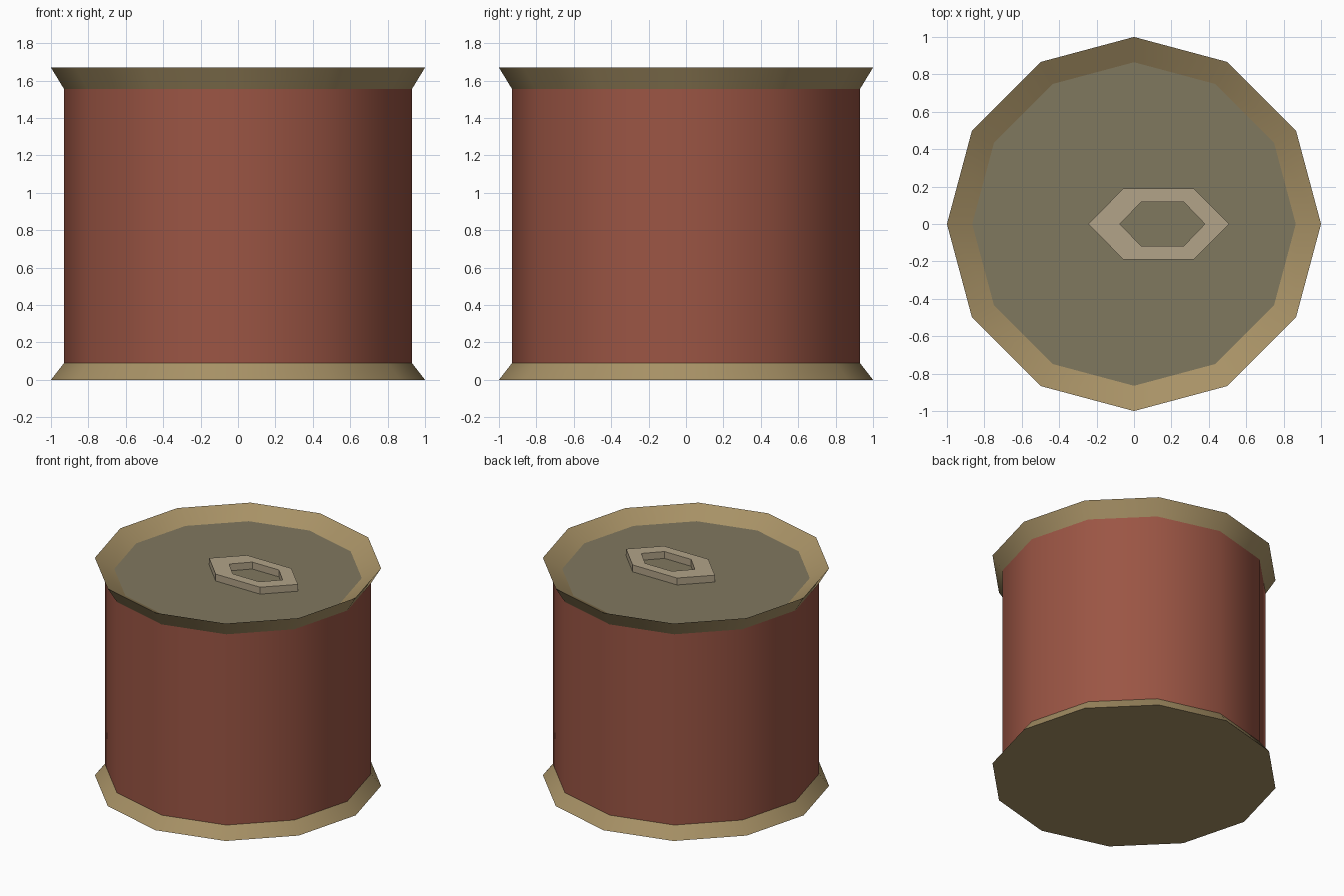
import bpy
import bmesh
from math import cos, sin, pi, radians

if "Cube" in bpy.data.objects:
    bpy.data.objects.remove(bpy.data.objects["Cube"], do_unlink=True)


def material(name, rgb):
    mat = bpy.data.materials.new(name)
    mat.use_nodes = True
    color = (*rgb, 1)
    mat.diffuse_color = color
    mat.node_tree.nodes["Principled BSDF"].inputs["Base Color"].default_value = color
    return mat


def finish(name, bm, mat):
    mesh = bpy.data.meshes.new(name)
    bm.to_mesh(mesh)
    bm.free()
    mesh.materials.append(mat)
    mesh.shade_smooth()
    mesh.set_sharp_from_angle(angle=radians(30.8))
    obj = bpy.data.objects.new(name, mesh)
    bpy.context.collection.objects.link(obj)
    return obj


def loop(bm, sides, rx, ry, z, cx=0):
    angles = [2 * pi * i / sides for i in range(sides)]
    return [bm.verts.new((cx + rx * cos(a), ry * sin(a), z)) for a in angles]


def bridge(bm, lower, upper):
    n = len(lower)
    for i in range(n):
        j = (i + 1) % n
        bm.faces.new((lower[i], lower[j], upper[j], upper[i]))


def lathe(name, profile, mat, cap_bottom=False, sides=12):
    """Turn a (radius, height) profile, listed upwards along the outside."""
    bm = bmesh.new()
    rings = [loop(bm, sides, r, r, z) for r, z in profile]
    for lower, upper in zip(rings, rings[1:]):
        bridge(bm, lower, upper)
    if cap_bottom:
        bm.faces.new(rings[0][::-1])
    return finish(name, bm, mat)


red = material("rust red", (0.328, 0.091, 0.058))
brass = material("dull brass", (0.392, 0.287, 0.133))
olive = material("grey olive", (0.216, 0.188, 0.114))
beige = material("pale beige", (0.445, 0.366, 0.246))

BODY, LIP = 0.93, 0.865
LOW, HIGH, LID, TOP = 0.09, 1.555, 1.59, 1.67

# Can wall and flared rims
lathe("can_body", [(BODY, LOW), (BODY, HIGH)], red)
lathe("bottom_rim", [(1, 0), (BODY, LOW)], brass, cap_bottom=True)
lathe("top_rim", [(BODY, HIGH), (1, TOP), (LIP, LID)], brass)

# Recessed lid
bm = bmesh.new()
bm.faces.new(loop(bm, 12, LIP, LIP, LID))
finish("lid", bm, olive)

# Six-sided pull tab with a hole through it
bm = bmesh.new()
flat = 1 / sin(pi / 3)
tab_top = LID + 0.053
outer = [loop(bm, 6, 0.377, 0.19 * flat, z, 0.132) for z in (LID, tab_top)]
inner = [loop(bm, 6, 0.227, 0.118 * flat, z, 0.152) for z in (tab_top, LID)]
loops = outer + inner
for lower, upper in zip(loops, loops[1:] + loops[:1]):
    bridge(bm, lower, upper)
tab = finish("pull_tab", bm, beige)
tab.data.shade_flat()
